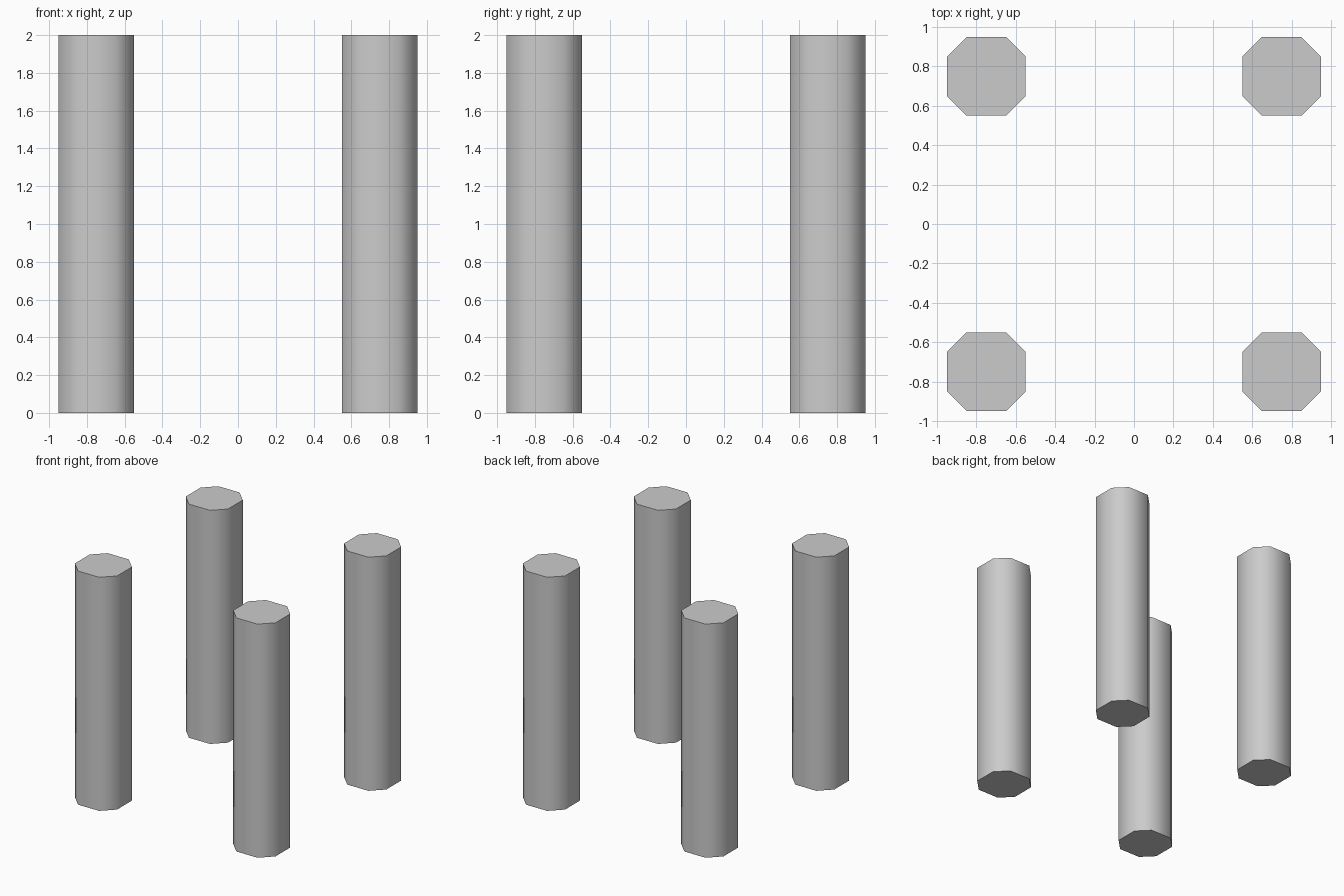
import bpy
import bmesh
import math

if "Cube" in bpy.data.objects:
    bpy.data.objects.remove(bpy.data.objects["Cube"])

HEIGHT = 2.0
OFFSET = 0.75   # post centre distance from the middle
HALF = 0.2      # half width of a post
FLAT = 0.1      # half width of each straight side

# Square cross-section with cut corners, counter-clockwise
profile = [(HALF, -FLAT), (HALF, FLAT), (FLAT, HALF), (-FLAT, HALF),
           (-HALF, FLAT), (-HALF, -FLAT), (-FLAT, -HALF), (FLAT, -HALF)]


def make_post(name, x, y):
    bm = bmesh.new()
    base = bm.faces.new([bm.verts.new((px, py, 0)) for px, py in profile])
    top = bmesh.ops.extrude_face_region(bm, geom=[base], use_keep_orig=True)
    verts = [g for g in top["geom"] if isinstance(g, bmesh.types.BMVert)]
    bmesh.ops.translate(bm, verts=verts, vec=(0, 0, HEIGHT))
    bmesh.ops.recalc_face_normals(bm, faces=bm.faces)
    mesh = bpy.data.meshes.new(name)
    bm.to_mesh(mesh)
    bm.free()
    post = bpy.data.objects.new(name, mesh)
    post.location = (x, y, 0)
    bpy.context.collection.objects.link(post)
    # Smooth sides, crisp caps
    bpy.ops.object.select_all(action='DESELECT')
    post.select_set(True)
    bpy.context.view_layer.objects.active = post
    bpy.ops.object.shade_smooth_by_angle(angle=math.radians(60))


# Four corner posts
for y_name, y in (("front", -OFFSET), ("back", OFFSET)):
    for x_name, x in (("left", -OFFSET), ("right", OFFSET)):
        make_post(f"{y_name}_{x_name}_post", x, y)
